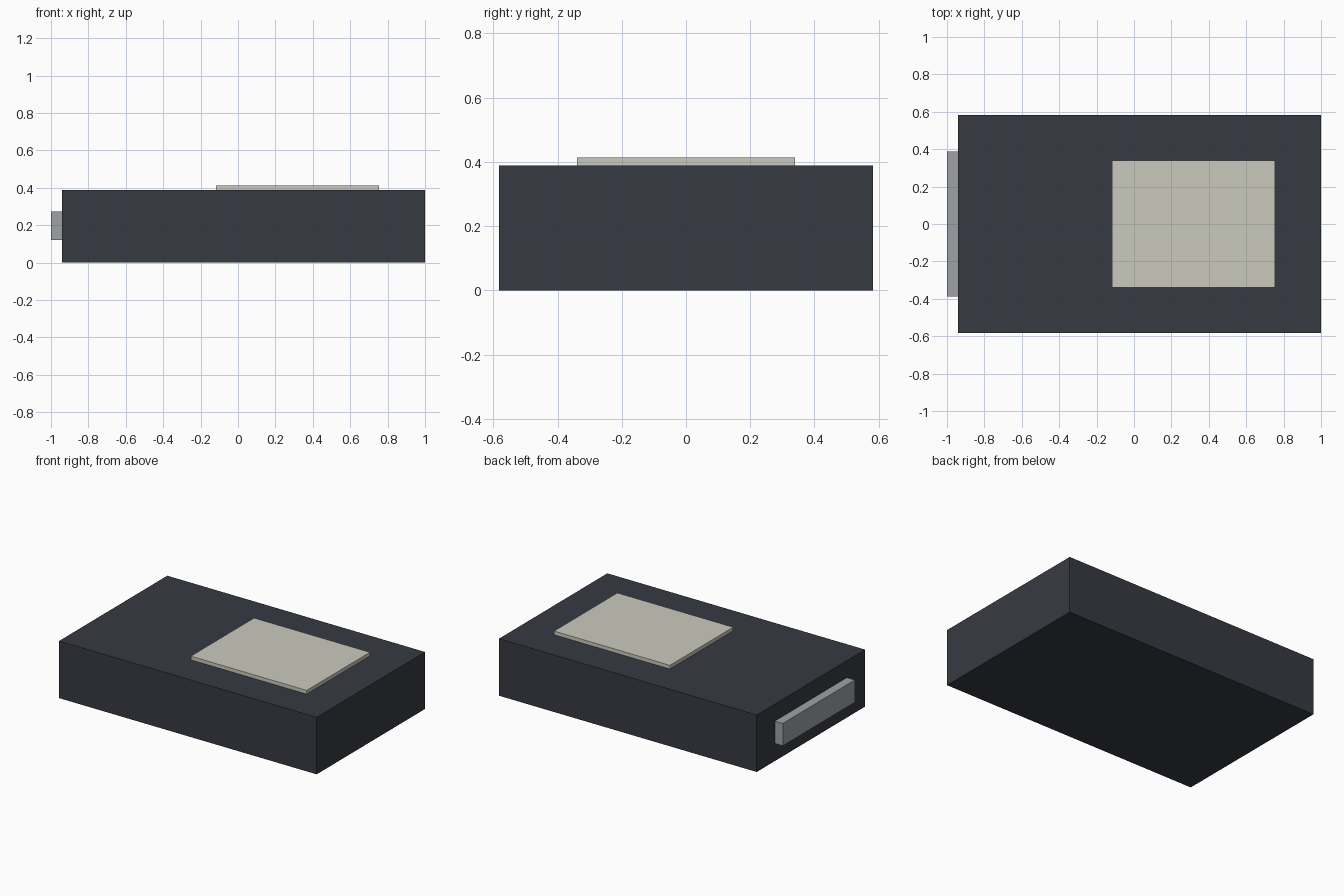
import bpy

if "Cube" in bpy.data.objects:
    bpy.data.objects.remove(bpy.data.objects["Cube"])


def material(name, rgb):
    m = bpy.data.materials.new(name)
    m.diffuse_color = (*rgb, 1.0)
    m.use_nodes = True
    m.node_tree.nodes["Principled BSDF"].inputs["Base Color"].default_value = m.diffuse_color
    return m


def box(name, lo, hi, mat):
    """Axis-aligned box between two corners."""
    bpy.ops.mesh.primitive_cube_add(size=1, location=[(a + b) / 2 for a, b in zip(lo, hi)])
    ob = bpy.context.object
    ob.name = name
    ob.scale = [b - a for a, b in zip(lo, hi)]
    bpy.ops.object.transform_apply(location=False, rotation=False, scale=True)
    ob.data.materials.append(mat)
    return ob


charcoal = material("charcoal", (0.037, 0.042, 0.054))
cream = material("cream", (0.60, 0.59, 0.52))
grey = material("metal grey", (0.34, 0.355, 0.39))

# Main case
box("case", (-0.94, -0.582, 0), (1.0, 0.582, 0.388), charcoal)
# Raised label plate on top
box("label", (-0.117, -0.34, 0.386), (0.755, 0.34, 0.413), cream)
# Connector on the left end
box("connector", (-1.0, -0.388, 0.12), (-0.93, 0.388, 0.272), grey)
